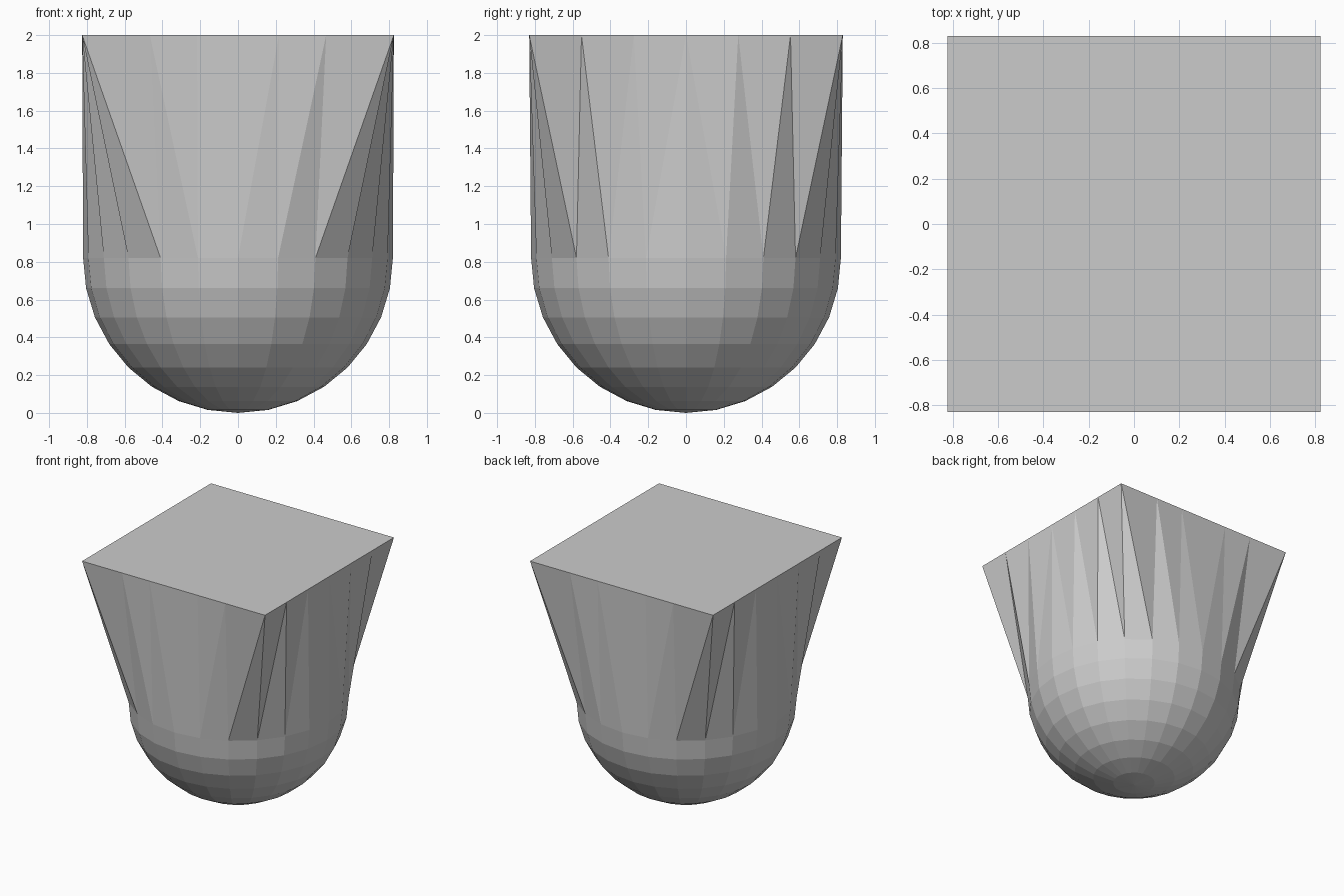
import bpy, bmesh
from math import sin, cos, tan, pi, radians

if "Cube" in bpy.data.objects:
    bpy.data.objects.remove(bpy.data.objects["Cube"])

R, TOP = 0.82, 2.0          # bowl radius (and centre height), top height
HX, HY = 0.825, 0.83        # half sizes of the square top
SEG, RINGS = 24, 8

bm = bmesh.new()

# Round base: half a sphere, from the equator down to the pole
rings = []
for k in range(RINGS):
    a = k * pi / 2 / RINGS
    rings.append([bm.verts.new((R * cos(a) * cos(2 * pi * i / SEG),
                                R * cos(a) * sin(2 * pi * i / SEG),
                                R - R * sin(a))) for i in range(SEG)])
pole = bm.verts.new((0, 0, 0))
for upper, lower in zip(rings, rings[1:]):
    for i in range(SEG):
        j = (i + 1) % SEG
        bm.faces.new((lower[i], lower[j], upper[j], upper[i]))
for i in range(SEG):
    bm.faces.new((pole, rings[-1][(i + 1) % SEG], rings[-1][i]))


# Square rim: even spacing on the left/right sides, angular on front/back
def rim_point(i):
    side, k = ((i + 3) // 6) % 4, (i + 3) % 6 - 3
    even = side % 2 == 0
    t = k / 3 if even else tan(radians(15 * k)) * 0.98 if k > -3 else -1
    x, y = (HX, HY * t) if even else (-HX * t, HY)
    return (x, y, TOP) if side < 2 else (-x, -y, TOP)


rim = [bm.verts.new(rim_point(i)) for i in range(SEG)]

# Faceted walls: diagonals mirror about the middle of every side
eq = rings[0]
for i in range(SEG):
    j = (i + 1) % SEG
    side, k = ((i + 3) // 6) % 4, (i + 3) % 6 - 3
    rising = (k >= 0) == (side % 2 == 1)
    if rising:                       # diagonal from eq[i] to rim[j]
        bm.faces.new((eq[i], eq[j], rim[j]))
        bm.faces.new((eq[i], rim[j], rim[i]))
    else:                            # diagonal from eq[j] to rim[i]
        bm.faces.new((eq[i], eq[j], rim[i]))
        bm.faces.new((eq[j], rim[j], rim[i]))

# Flat top
bm.faces.new(rim)
bmesh.ops.recalc_face_normals(bm, faces=bm.faces)

mesh = bpy.data.meshes.new("round_bottom_block")
bm.to_mesh(mesh)
bm.free()
obj = bpy.data.objects.new("round_bottom_block", mesh)
bpy.context.collection.objects.link(obj)
